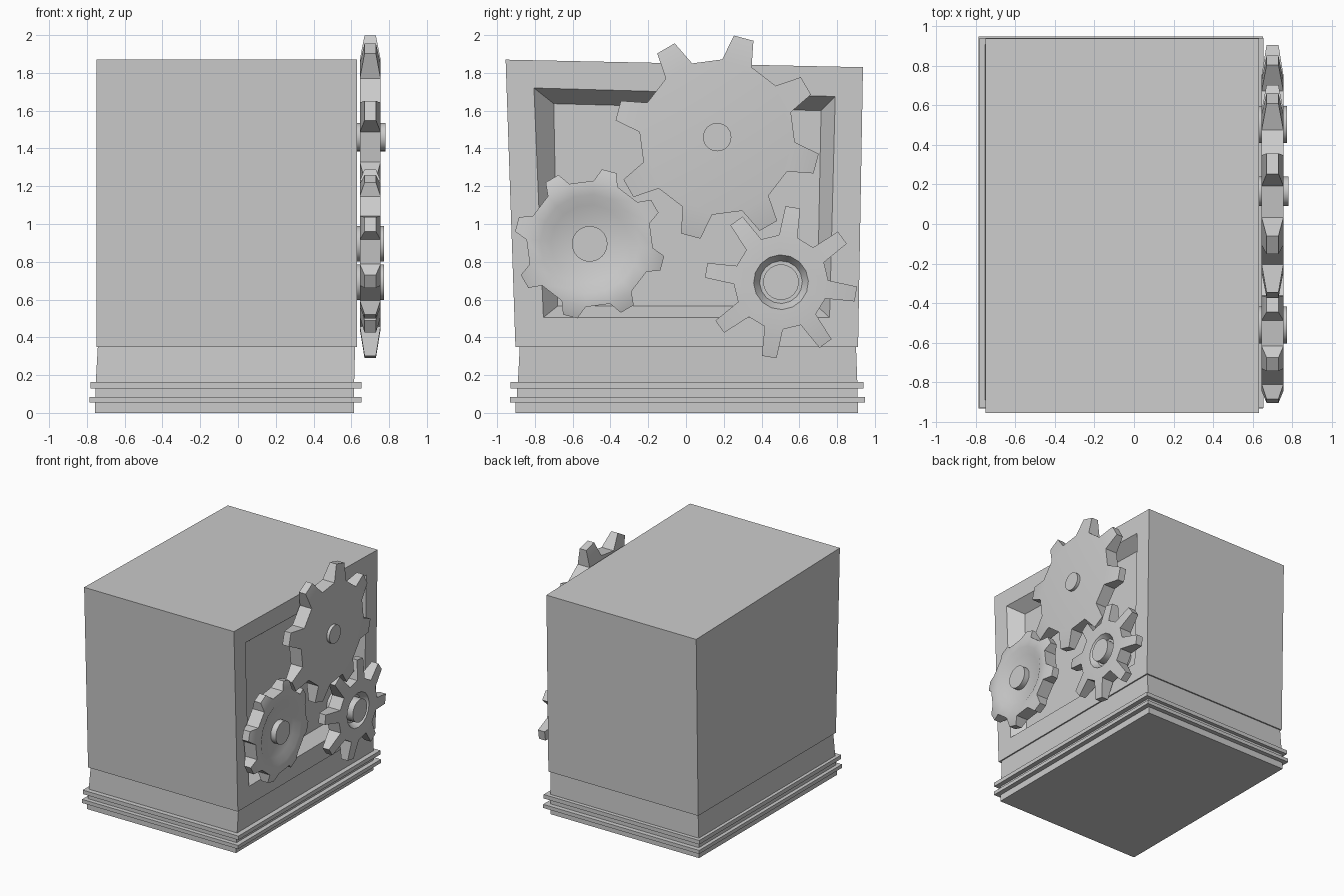
import bpy, bmesh, math

if "Cube" in bpy.data.objects:
    bpy.data.objects.remove(bpy.data.objects["Cube"], do_unlink=True)

grey = bpy.data.materials.new("plain grey")
grey.use_nodes = True
grey.diffuse_color = (0.6, 0.6, 0.6, 1)
grey.node_tree.nodes["Principled BSDF"].inputs["Base Color"].default_value = (0.6, 0.6, 0.6, 1)


def finish(name, bm, smooth=False):
    bmesh.ops.recalc_face_normals(bm, faces=bm.faces[:])
    mesh = bpy.data.meshes.new(name)
    bm.to_mesh(mesh)
    bm.free()
    mesh.materials.append(grey)
    ob = bpy.data.objects.new(name, mesh)
    bpy.context.collection.objects.link(ob)
    if smooth:
        bpy.ops.object.select_all(action='DESELECT')
        ob.select_set(True)
        bpy.context.view_layer.objects.active = ob
        bpy.ops.object.shade_smooth_by_angle(angle=math.radians(30))
    return ob


def ring(bm, points):
    return [bm.verts.new(p) for p in points]


def bridge(bm, a, b):
    n = len(a)
    for i in range(n):
        bm.faces.new((a[i], a[(i + 1) % n], b[(i + 1) % n], b[i]))


def rect(x0, x1, y0, y1, z):
    return [(x0, y0, z), (x1, y0, z), (x1, y1, z), (x0, y1, z)]


# Stepped base with two thin flanges
foot = (-0.758, 0.613, -0.903, 0.911)
low_flange = (-0.785, 0.653, -0.932, 0.948)
groove = (-0.755, 0.615, -0.896, 0.909)
top_flange = (-0.780, 0.655, -0.930, 0.939)
neck = (-0.753, 0.615, -0.890, 0.907)
neck_top = (-0.742, 0.620, -0.880, 0.900)
steps = [(foot, 0), (foot, 0.055), (low_flange, 0.055), (low_flange, 0.085),
         (groove, 0.085), (groove, 0.13), (top_flange, 0.13), (top_flange, 0.163),
         (neck, 0.163), (neck_top, 0.352)]
bm = bmesh.new()
rings = [ring(bm, rect(*r, z)) for r, z in steps]
for a, b in zip(rings, rings[1:]):
    bridge(bm, a, b)
bm.faces.new(rings[0])
bm.faces.new(rings[-1])
finish("stepped_base", bm)

# Housing: slightly flared box with a sloping top and a bevelled recess on +x
FACE, FLOOR = 0.631, 0.53
outer = [(-0.903, 0.35), (0.911, 0.35), (0.937, 1.83), (-0.955, 1.87)]
opening = [(-0.755, 0.505), (0.76, 0.505), (0.79, 1.675), (-0.805, 1.72)]
inner = [(-0.68, 0.565), (0.695, 0.565), (0.715, 1.60), (-0.70, 1.637)]
bm = bmesh.new()
loops = [ring(bm, [(x, y, z) for y, z in pts]) for x, pts in
         ((-0.75, outer), (FACE, outer), (FACE, opening), (FLOOR, inner))]
for a, b in zip(loops, loops[1:]):
    bridge(bm, a, b)
bm.faces.new(loops[0])
bm.faces.new(loops[-1])
finish("housing", bm)


# Gear: flat disc with eight tapered teeth and an optional dished centre
def gear(name, y, z, root, tip, phase, dish=None, teeth=8, half=0.055, tip_half=0.03):
    bm = bmesh.new()
    cx, pitch = 0.70, 2 * math.pi / teeth

    def circle(r, x):
        pts = []
        for t in range(teeth):
            for s in (-0.25, 0.25):
                a = math.radians(phase) + (t + s) * pitch
                pts.append((cx + x, y + r * math.cos(a), z + r * math.sin(a)))
        return ring(bm, pts)

    front, back = circle(root, half), circle(root, -half)
    bm.faces.new(back)
    last = front
    if dish:
        for r, x in ((dish[0], half), (dish[1], half - dish[2])):
            nxt = circle(r, x)
            bridge(bm, last, nxt)
            last = nxt
    bm.faces.new(last)
    for t in range(teeth):
        i, j, k = 2 * t, 2 * t + 1, (2 * t + 2) % (2 * teeth)
        # Rim between teeth
        bm.faces.new((front[j], front[k], back[k], back[j]))
        # Tooth
        base = [front[i], front[j], back[j], back[i]]
        end = []
        for s, x in ((-1, tip_half), (1, tip_half), (1, -tip_half), (-1, -tip_half)):
            a = math.radians(phase) + (t + s * 0.125) * pitch
            end.append(bm.verts.new((cx + x, y + tip * math.cos(a), z + tip * math.sin(a))))
        bridge(bm, base, end)
        bm.faces.new(end)
    finish(name, bm, True)


# Axle running from the recess floor out through the gear
def axle(name, y, z, r, end, n=32):
    bm = bmesh.new()
    a, b = [ring(bm, [(x, y + r * math.cos(2 * math.pi * i / n),
                       z + r * math.sin(2 * math.pi * i / n)) for i in range(n)])
            for x in (FLOOR - 0.01, end)]
    bridge(bm, a, b)
    bm.faces.new(a)
    bm.faces.new(b)
    finish(name, bm, True)


gear("large_gear", 0.165, 1.46, 0.412, 0.545, 30)
gear("dished_gear", -0.51, 0.895, 0.335, 0.40, 30, dish=(0.262, 0.207, 0.03))
gear("small_gear", 0.503, 0.692, 0.25, 0.403, 36, dish=(0.145, 0.113, 0.05))
axle("large_gear_axle", 0.165, 1.46, 0.075, 0.78)
axle("dished_gear_axle", -0.51, 0.895, 0.094, 0.772)
axle("small_gear_axle", 0.503, 0.692, 0.094, 0.772)
